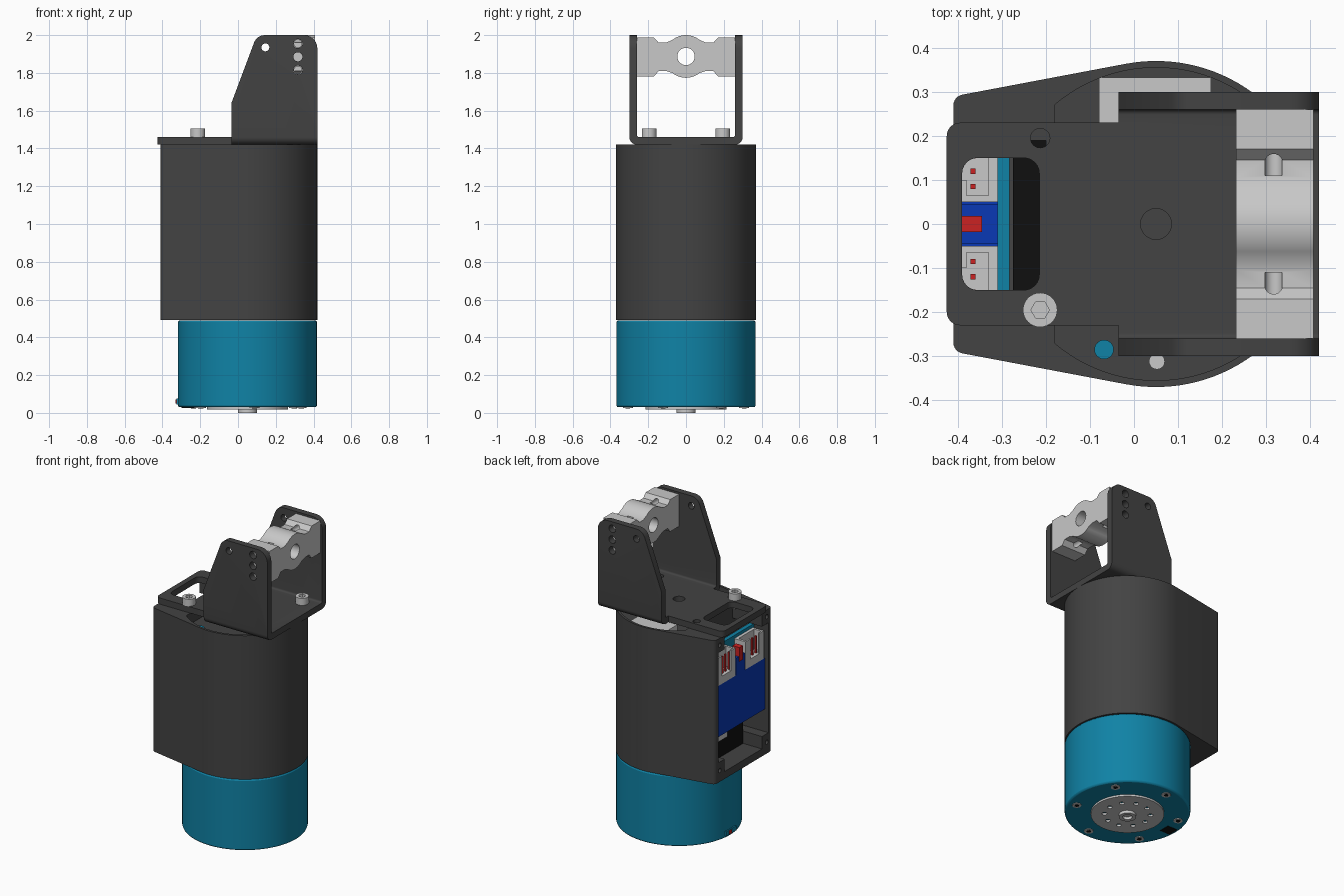
import bpy, bmesh
from math import sin, cos, radians, pi
from mathutils import Vector

if "Cube" in bpy.data.objects:
    bpy.data.objects.remove(bpy.data.objects["Cube"])


def material(name, rgb):
    m = bpy.data.materials.new(name)
    m.use_nodes = True
    m.diffuse_color = (*rgb, 1)
    m.node_tree.nodes["Principled BSDF"].inputs["Base Color"].default_value = (*rgb, 1)
    return m


DARK = material("dark grey", (0.056, 0.056, 0.056))
LIGHT = material("light grey", (0.58, 0.58, 0.58))
TEAL = material("teal", (0.005, 0.225, 0.38))
BLUE = material("blue", (0.003, 0.04, 0.46))
RED = material("red", (0.6, 0.016, 0.016))
BLACK = material("black", (0.005, 0.005, 0.005))

CX = 0.05  # motor axis
parts = []


def arc(u, v, r, a0, a1, n):
    return [(u + r * cos(radians(a0 + (a1 - a0) * i / n)),
             v + r * sin(radians(a0 + (a1 - a0) * i / n))) for i in range(n + 1)]


def circle(u, v, r, n=32):
    return arc(u, v, r, 0, 360, n)[:-1]


def rect(u0, u1, v0, v1):
    return [(u0, v0), (u1, v0), (u1, v1), (u0, v1)]


def rounded(corners, n=6):
    """Polygon from (u, v, radius) corners, each rounded by its radius."""
    out = []
    for i, (u, v, r) in enumerate(corners):
        p = Vector((u, v))
        if r == 0:
            out.append((u, v))
            continue
        a = (Vector(corners[i - 1][:2]) - p).normalized()
        b = (Vector(corners[(i + 1) % len(corners)][:2]) - p).normalized()
        half = a.angle(b) / 2
        t = r * cos(half) / sin(half)
        c = p + (a + b).normalized() * (r / sin(half))
        s, e = p + a * t - c, p + b * t - c
        ang = s.angle(e)
        for k in range(n + 1):
            f = k / n
            q = c + (s * sin((1 - f) * ang) + e * sin(f * ang)) / sin(ang)
            out.append((q.x, q.y))
    return out


def prism(name, pts, axis, h0, h1, mat=None):
    """Extrude a profile along an axis: Z takes (x,y), Y takes (x,z), X takes (y,z)."""
    place = {"Z": lambda u, v, h: (u, v, h), "Y": lambda u, v, h: (u, h, v),
             "X": lambda u, v, h: (h, u, v)}[axis]
    bm = bmesh.new()
    lo, hi = ([bm.verts.new(place(u, v, h)) for u, v in pts] for h in (h0, h1))
    bm.faces.new(lo)
    bm.faces.new(hi)
    for i in range(len(pts)):
        j = (i + 1) % len(pts)
        bm.faces.new((lo[i], lo[j], hi[j], hi[i]))
    bmesh.ops.recalc_face_normals(bm, faces=bm.faces)
    me = bpy.data.meshes.new(name)
    bm.to_mesh(me)
    bm.free()
    ob = bpy.data.objects.new(name, me)
    bpy.context.collection.objects.link(ob)
    if mat:
        me.materials.append(mat)
        parts.append(ob)
    return ob


def box(name, x0, x1, y0, y1, z0, z1, mat=None):
    return prism(name, rect(x0, x1, y0, y1), "Z", z0, z1, mat)


def combine(target, tools, op="DIFFERENCE"):
    mat = target.data.materials[0]
    bpy.context.view_layer.objects.active = target
    for tool in tools:
        m = target.modifiers.new("bool", "BOOLEAN")
        m.operation, m.solver, m.object = op, "EXACT", tool
        bpy.ops.object.modifier_apply(modifier=m.name)
        bpy.data.objects.remove(tool)
    target.data.materials.clear()
    target.data.materials.append(mat)


def hole(u, v, r, axis, h0, h1, n=24):
    return prism("cutter", circle(u, v, r, n), axis, h0, h1)


# Motor can with bevelled lower rim
motor = prism("motor_can", circle(CX, 0, 0.368, 96), "Z", 0.03, 0.49, TEAL)
bev = motor.modifiers.new("bevel", "BEVEL")
bev.width, bev.segments, bev.limit_method, bev.angle_limit = 0.01, 2, "ANGLE", radians(60)

# Output flange, shaft and rim screws underneath
flange = prism("output_flange", circle(CX, 0, 0.215, 64), "Z", 0.018, 0.05, LIGHT)
combine(flange, [hole(CX + 0.135 * cos(k * pi / 5), 0.135 * sin(k * pi / 5), 0.015, "Z", 0, 0.04, 16)
                 for k in range(10)])
shaft = prism("output_shaft", circle(CX, 0, 0.05), "Z", 0, 0.05, LIGHT)
combine(shaft, [hole(CX, 0, 0.028, "Z", -0.1, 0.03)])
for k in range(6):
    a = radians(37 + 60 * k)
    x, y = CX + 0.31 * cos(a), 0.31 * sin(a)
    prism(f"rim_screw_{k}", circle(x, y, 0.027, 20), "Z", 0.026, 0.05, LIGHT)
    prism(f"rim_screw_socket_{k}", circle(x, y, 0.014, 6), "Z", 0.0245, 0.03, BLACK)

# Small cable outlet at the motor's lower edge
box("cable_outlet", -0.325, -0.28, -0.05, 0.05, 0.045, 0.075, TEAL)
box("cable_outlet_plug", -0.33, -0.3, 0.0, 0.025, 0.05, 0.07, RED)
box("cable_outlet_slot", -0.30, -0.23, -0.035, 0.035, 0.027, 0.04, BLACK)

# Housing: round front flaring back to a flat rear face
outline = arc(CX, 0, 0.37, -100.7, 100.7, 64) + rounded(
    [(CX, 0.37, 0), (-0.41, 0.29, 0.025), (-0.41, -0.29, 0.025), (CX, -0.37, 0)])[1:-1]
housing = prism("housing", outline, "Z", 0.492, 1.42, DARK)
combine(housing, [
    prism("cutter", arc(CX, 0, 0.355, -130.4, 130.4, 72), "Z", 1.35, 1.5),
    box("cutter", -0.5, -0.2, -0.256, 0.256, 0.62, 1.33),
    box("cutter", -0.5, -0.2, -0.19, 0.19, 0.54, 1.5)]
    + [hole(s * 0.24, z, 0.014, "X", -0.5, -0.35, 16) for s in (-1, 1) for z in (0.565, 1.375)])

# Parts in the top recess
box("recess_block", -0.08, 0.175, 0.20, 0.332, 1.345, 1.405, LIGHT)
prism("recess_pin_teal", circle(-0.068, -0.285, 0.022, 24), "Z", 1.34, 1.38, TEAL)
prism("recess_pin_light", circle(0.052, -0.312, 0.018, 24), "Z", 1.34, 1.38, LIGHT)

# Electronics in the rear opening
box("driver_core", -0.275, -0.195, -0.19, 0.19, 0.535, 1.15, BLACK)
box("circuit_board", -0.31, -0.283, -0.25, 0.25, 0.77, 1.3, TEAL)
box("board_cover", -0.39, -0.31, -0.25, 0.25, 0.77, 1.1, BLUE)
box("centre_socket", -0.39, -0.31, -0.045, 0.045, 1.1, 1.21, BLUE)
box("centre_plug", -0.395, -0.345, -0.018, 0.018, 1.18, 1.27, RED)
box("lower_socket", -0.38, -0.31, 0.12, 0.22, 0.73, 0.77, LIGHT)
for side, s in (("left", 1), ("right", -1)):
    y0, y1 = sorted((s * 0.05, s * 0.24))
    sock = box(f"socket_{side}", -0.39, -0.31, y0, y1, 1.1, 1.28, LIGHT)
    combine(sock, [box("cutter", -0.38, -0.33, y0 + 0.015, y1 - 0.015, 1.15, 1.4),
                   box("cutter", -0.4, -0.37, y0 + 0.05, y1 - 0.05, 1.15, 1.4)])
    for k in range(4):
        y = s * (0.085 + 0.035 * k)
        box(f"socket_pin_{side}_{k}", -0.371, -0.36, y - 0.006, y + 0.006, 1.14, 1.26, RED)

# Bracket: bent U section trimmed to the side profile, plus a rear tongue
u_section = rounded([(-0.30, 1.42, 0.04), (0.30, 1.42, 0.04), (0.30, 2.02, 0), (0.26, 2.02, 0),
                     (0.26, 1.46, 0.012), (-0.26, 1.46, 0.012), (-0.26, 2.02, 0), (-0.30, 2.02, 0)])
bracket = prism("bracket", u_section, "X", -0.035, 0.42, DARK)
side_profile = rounded([(-0.035, 1.40, 0), (0.42, 1.40, 0), (0.42, 2.0, 0.07),
                        (0.10, 2.0, 0.06), (-0.035, 1.64, 0)])
combine(bracket, [prism("trim", side_profile, "Y", -0.5, 0.5)], "INTERSECT")
tongue = rounded([(-0.425, -0.23, 0.03), (0.02, -0.23, 0), (0.02, 0.23, 0), (-0.425, 0.23, 0.03)])
combine(bracket, [prism("tongue", tongue, "Z", 1.42, 1.46)], "UNION")
slot = rounded([(-0.39, -0.15, 0.035), (-0.215, -0.15, 0.035),
                (-0.215, 0.15, 0.035), (-0.39, 0.15, 0.035)])
SCREW_SPOTS = [(x, y) for x in (-0.213, 0.322) for y in (-0.195, 0.195)]
combine(bracket, [prism("cutter", slot, "Z", 1.3, 1.6), hole(CX, 0, 0.035, "Z", 1.3, 1.6),
                  hole(0.145, 1.935, 0.021, "Y", -0.5, 0.5)]
        + [hole(0.317, z, 0.024, "Y", -0.5, 0.5) for z in (1.815, 1.885, 1.955)]
        + [hole(x, y, 0.022, "Z", 1.3, 1.6) for x, y in SCREW_SPOTS])

# Socket-head screws on two opposite corners
for k, (x, y) in enumerate((SCREW_SPOTS[0], SCREW_SPOTS[3])):
    head = prism(f"bracket_screw_{k}", circle(x, y, 0.039), "Z", 1.46, 1.505, LIGHT)
    combine(head, [hole(x, y, 0.021, "Z", 1.48, 1.6, 6)])
    prism(f"bracket_screw_stem_{k}", circle(x, y, 0.02, 20), "Z", 1.4, 1.465, LIGHT)

# Clamp block between the bracket walls
half_low = [(-0.26, 1.78), (-0.17, 1.78), (-0.145, 1.81), (-0.105, 1.81)]
half_top = [(0.105, 1.96), (0.145, 1.96), (0.17, 1.987), (0.26, 1.987)]
profile = (half_low + arc(0, 1.887, 0.113, 232, 308, 16) + [(-y, z) for y, z in reversed(half_low)]
           + half_top[::-1] + arc(0, 1.887, 0.113, 52, 128, 16) + [(-y, z) for y, z in half_top])
clamp = prism("clamp_block", profile, "X", 0.232, 0.407, LIGHT)
combine(clamp, [hole(0, 1.887, 0.046, "X", 0, 1, 32)]
        + [hole(0.317, z, 0.02, "Y", *h) for z in (1.815, 1.955) for h in ((-0.3, -0.11), (0.11, 0.3))])

# Smooth round surfaces, keep edges sharp
bpy.ops.object.select_all(action="DESELECT")
for ob in parts:
    ob.select_set(True)
bpy.context.view_layer.objects.active = parts[0]
bpy.ops.object.shade_smooth_by_angle(angle=radians(30))
